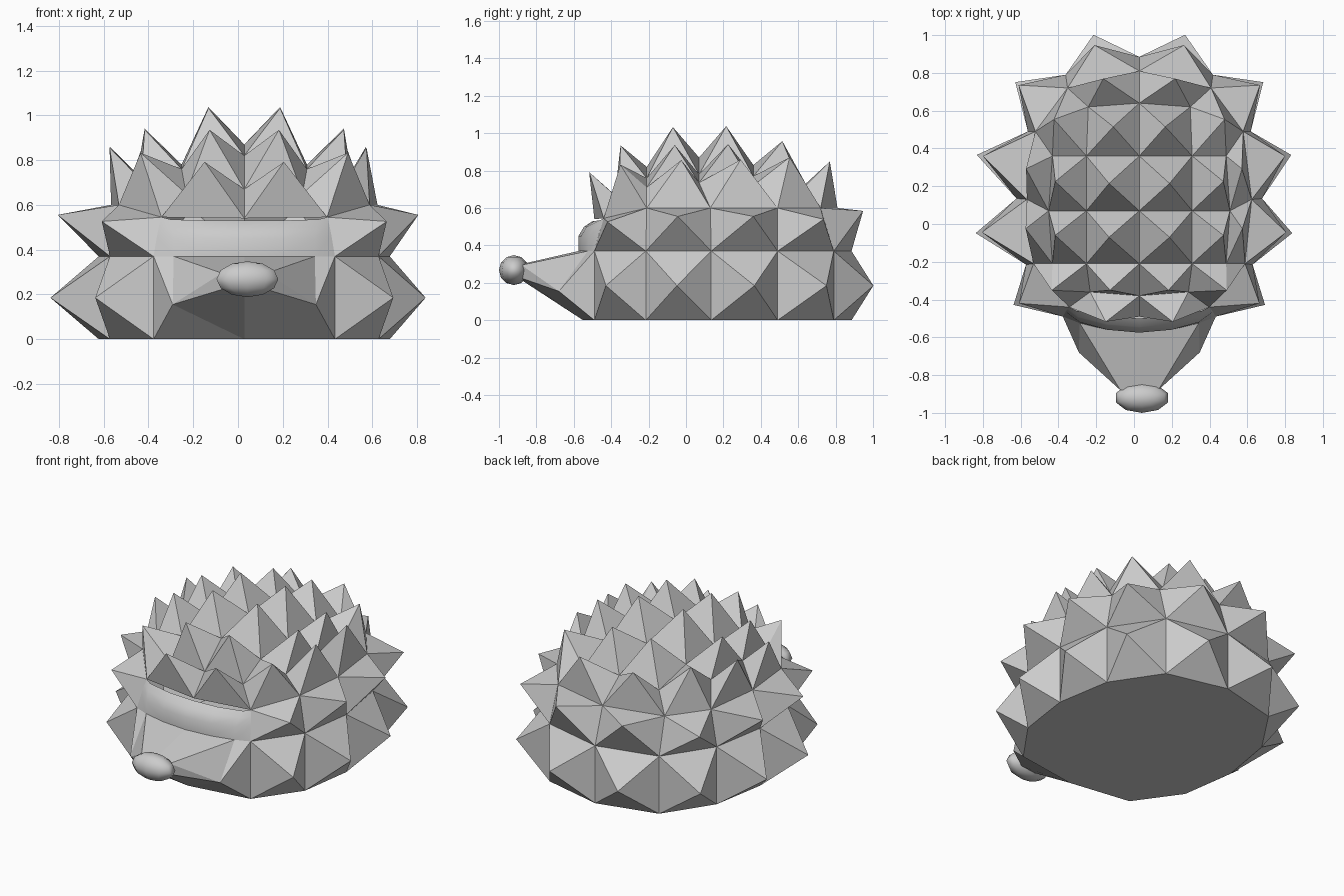
import bpy, bmesh
from mathutils import Vector

if "Cube" in bpy.data.objects:
    bpy.data.objects.remove(bpy.data.objects["Cube"])

AX = 0.028  # symmetry axis of the body


def P(p, s):
    return Vector((AX + s * p[0], p[1], p[2]))


def finish(bm, name, smooth=False):
    bmesh.ops.remove_doubles(bm, verts=bm.verts, dist=0.0005)
    bmesh.ops.recalc_face_normals(bm, faces=bm.faces)
    me = bpy.data.meshes.new(name)
    bm.to_mesh(me)
    bm.free()
    ob = bpy.data.objects.new(name, me)
    bpy.context.collection.objects.link(ob)
    for poly in me.polygons:
        poly.use_smooth = smooth
    return ob


def face(bm, pts):
    bm.faces.new([bm.verts.new(p) for p in pts])


def spike(bm, pts, s, height, bias=(0, 0, 0), shift=0):
    # raise a pyramid on a face: along its normal by height, plus a mirrored bias
    q = [P(p, s) for p in pts]
    c = sum(q, Vector()) / len(q)
    n = (q[2] - q[0]).cross(q[3] - q[1]).normalized()
    if n.dot(c - Vector((AX, 0.13, 0.1))) < 0:
        n = -n
    tip = c + n * height + Vector((s * bias[0] + shift, bias[1], bias[2]))
    for i in range(len(q)):
        face(bm, [q[i], q[(i + 1) % len(q)], tip])


# half rings, from back centre round the +x side to front centre
plan = [(0, .885), (.39, .79), (.59, .49), (.65, .135), (.60, -.215), (.405, -.49), (0, -.55)]
ring0 = [(x, y, 0) for x, y in plan]
ring1 = [(x, y, .37) for x, y in plan]
ring2 = [(0, .81, .60), (.38, .72, .60), (.55, .49, .60), (.595, .13, .60),
         (.56, -.21, .60), (.37, -.44, .545), (0, -.49, .54)]
side = [(.46, .36, .72), (.48, .07, .735), (.46, -.21, .71)]
top = [(.27, .62, .70), (.28, .36, .77), (.28, .07, .78), (.28, -.21, .76), (.26, -.36, .65)]
ridge = [(0, .64, .73), (0, .36, .83), (0, .07, .87), (0, -.21, .82), (0, -.38, .67)]

# spiny body
low_bias = {0: (0, -.03, 0), 2: (.015, .02, 0), 3: (.015, .02, 0), 4: (0, .04, 0)}
mid_bias = {0: (0, -.04, .04), 1: (0, 0, .02), 2: (.01, .02, .03), 3: (.01, .02, .03), 4: (0, .04, .01)}
bm = bmesh.new()
for s in (1, -1):
    for a, b, biases in ((ring0, ring1, low_bias), (ring1, ring2, mid_bias)):
        for i in range(5):  # the last column is the face
            spike(bm, (a[i], a[i + 1], b[i + 1], b[i]), s, .2,
                  biases.get(i, (0, 0, 0)), -.028 if i in (2, 3) else 0)
    # upper back, upper front and five-sided corners
    spike(bm, (ring2[0], ring2[1], top[0], ridge[0]), s, .2, (0, -.05, .035))
    spike(bm, (ring2[5], ring2[6], ridge[4], top[4]), s, .2, (0, .05, .06))
    spike(bm, (ring2[1], ring2[2], side[0], top[1], top[0]), s, .12, (.02, 0, .09))
    spike(bm, (ring2[4], ring2[5], top[4], top[3], side[2]), s, .12, (.03, 0, .09))
    # two rows along each flank
    for i in range(2):
        spike(bm, (ring2[i + 2], ring2[i + 3], side[i + 1], side[i]), s, 0, (.05, .03, .195), -.028)
        spike(bm, (side[i], side[i + 1], top[i + 2], top[i + 1]), s, 0, (.07, .01, .19))
    # crown
    for i in range(4):
        b = [(0, .02, .20), (.02, 0, .225), (.02, 0, .225), (.02, -.06, .21)][i]
        spike(bm, (ridge[i], ridge[i + 1], top[i + 1], top[i]), s, 0, b)
face(bm, [P(p, 1) for p in ring0] + [P(p, -1) for p in ring0[5:0:-1]])
finish(bm, "spiny_body")

# smooth brow band
bm = bmesh.new()
rows = [[(0, -.575, .37), (.17, -.56, .37), (.315, -.525, .37), (.405, -.49, .37)],
        [(0, -.575, .45), (.17, -.56, .45), (.315, -.52, .45), (.39, -.465, .46)],
        [(0, -.545, .50), (.17, -.53, .50), (.325, -.49, .50), (.38, -.45, .51)],
        [(0, -.50, .53), (.17, -.49, .53), (.33, -.46, .535), (.37, -.44, .545)]]
for s in (1, -1):
    for a, b in zip(rows, rows[1:]):
        for i in range(3):
            face(bm, [P(p, s) for p in (a[i], a[i + 1], b[i + 1], b[i])])
finish(bm, "brow", True)

# snout
bm = bmesh.new()
low, high = (.405, -.49, 0), (.405, -.49, .37)
edge, mid_top, mid_low = (.315, -.525, .37), (0, -.575, .37), (0, -.55, 0)
cheek = (.32, -.68, .155)
tip_top, tip_low = (.1, -.88, .295), (.09, -.88, .225)
ctop, clow = (0, -.88, .30), (0, -.88, .215)
for s in (1, -1):
    for f in ((mid_top, edge, tip_top, ctop), (edge, high, cheek), (edge, cheek, tip_top),
              (high, low, cheek), (cheek, tip_low, tip_top), (low, mid_low, cheek),
              (mid_low, clow, tip_low, cheek), (ctop, tip_top, tip_low, clow)):
        face(bm, [P(p, s) for p in f])
finish(bm, "snout")

# nose
bpy.ops.mesh.primitive_uv_sphere_add(segments=10, ring_count=6, radius=1, location=(.042, -.92, .268))
nose = bpy.context.object
nose.name = "nose"
nose.scale = (.145, .08, .08)
bpy.ops.object.shade_smooth()
